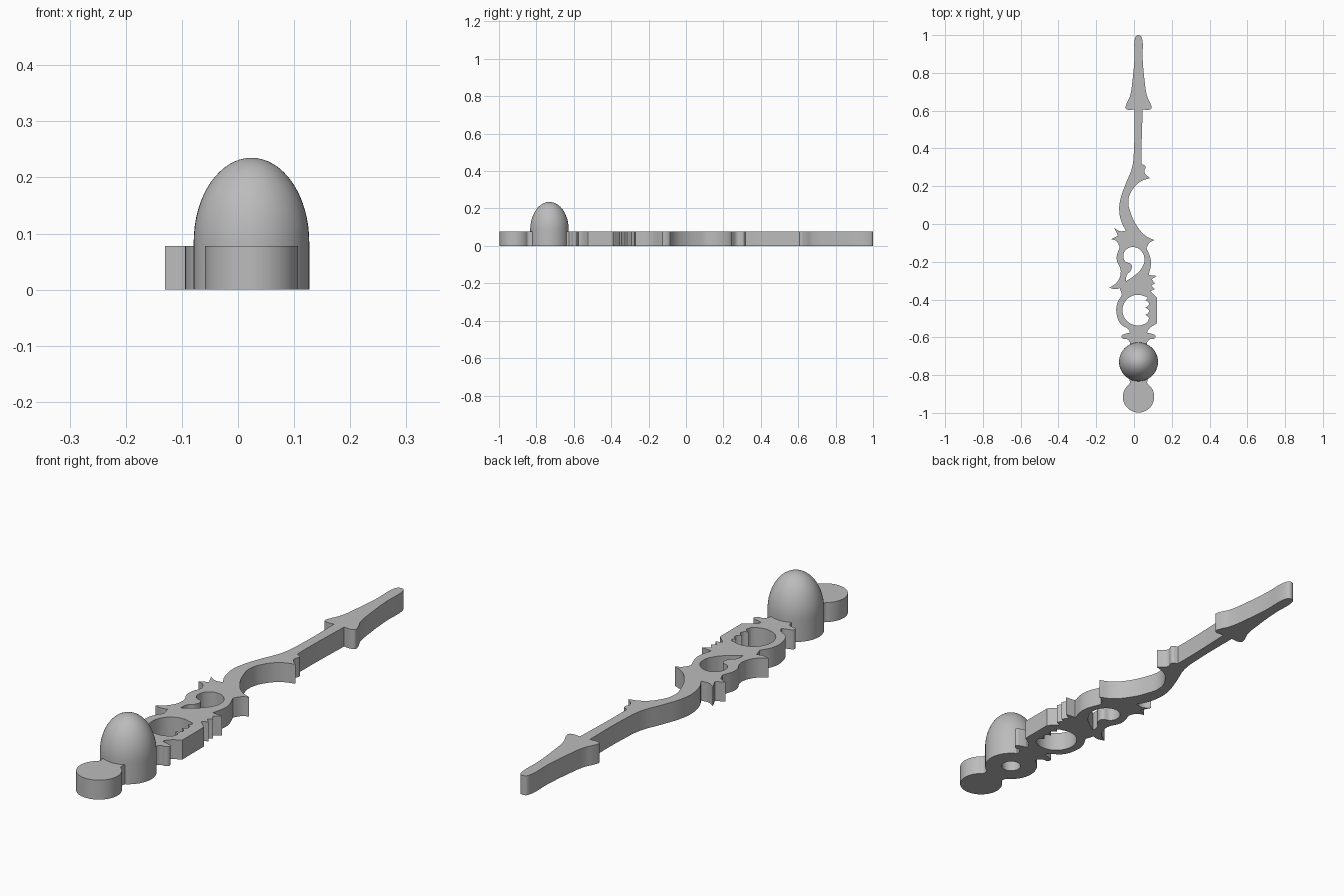
import bpy, bmesh, math

if "Cube" in bpy.data.objects:
    bpy.data.objects.remove(bpy.data.objects["Cube"])

AXIS = 0.024          # x of the long centre line
THICK = 0.078         # thickness of the flat hand
DOME_Y = -0.73
C = "corner"          # marks a sharp outline point

metal = bpy.data.materials.new("plain_grey")
metal.use_nodes = True
metal.diffuse_color = (0.5, 0.5, 0.5, 1)
metal.node_tree.nodes["Principled BSDF"].inputs["Base Color"].default_value = metal.diffuse_color


def finish(obj):
    """Weld, colour and shade one mesh part."""
    bm = bmesh.new()
    bm.from_mesh(obj.data)
    bmesh.ops.remove_doubles(bm, verts=bm.verts, dist=0.00005)
    bmesh.ops.recalc_face_normals(bm, faces=bm.faces)
    bm.to_mesh(obj.data)
    bm.free()
    obj.data.materials.clear()
    obj.data.materials.append(metal)
    bpy.ops.object.select_all(action="DESELECT")
    obj.select_set(True)
    bpy.context.view_layer.objects.active = obj
    bpy.ops.object.shade_smooth_by_angle(angle=math.radians(32))


def flat_part(name, outlines):
    """Extrude closed outlines (thousandths); inner ones become holes."""
    curve = bpy.data.curves.new(name, "CURVE")
    curve.dimensions = "2D"
    curve.fill_mode = "BOTH"
    curve.extrude = THICK / 2
    curve.resolution_u = 6
    for outline in outlines:
        spline = curve.splines.new("BEZIER")
        spline.bezier_points.add(len(outline) - 1)
        spline.use_cyclic_u = True
        for knot, point in zip(spline.bezier_points, outline):
            knot.co = (point[0] / 1000, point[1] / 1000, 0)
            kind = "VECTOR" if C in point else "AUTO"
            knot.handle_left_type = knot.handle_right_type = kind
    obj = bpy.data.objects.new(name, curve)
    bpy.context.collection.objects.link(obj)
    obj.location.z = THICK / 2
    bpy.ops.object.select_all(action="DESELECT")
    obj.select_set(True)
    bpy.context.view_layer.objects.active = obj
    bpy.ops.object.convert(target="MESH")
    finish(bpy.context.view_layer.objects.active)


def side(half, sign):
    """Place a half outline, given as distance from the axis, on one side."""
    return [(AXIS * 1000 + sign * p[0], *p[1:]) for p in half]


def arc(cx, cy, radius, start, end, steps):
    angles = [math.radians(start + (end - start) * i / steps) for i in range(steps + 1)]
    return [(cx + radius * math.cos(a), cy + radius * math.sin(a)) for a in angles]


# Symmetric spear tip and collar, as half outlines from top to bottom
spear = [(9, 998), (18, 985), (22, 870), (32, 760), (46, 675), (64, 635),
         (68, 612), (60, 606), (22, 606, C)]
collar = [(50, -562), (46, -576, C), (72, -582), (90, -592), (84, -606),
          (60, -610), (46, -626, C), (46, -670, C)]

# Left and right scrollwork, from top to bottom
left_scrolls = [(0, 400), (-10, 300), (-45, 210), (-72, 130), (-78, 70), (-62, 0),
                (-42, -35, C), (-75, -38), (-105, -20, C), (-85, -62, C),
                (-120, -80, C), (-92, -92), (-76, -122, C), (-92, -185),
                (-70, -250), (-88, -305), (-130, -338, C), (-100, -345),
                (-75, -340, C), (-64, -375, C), (-90, -425), (-92, -475),
                (-70, -530)]
right_scrolls = [(40, 400), (40, 318, C), (60, 306), (55, 275), (85, 243, C),
                 (35, 225), (-8, 182), (-30, 120), (-18, 60), (22, -20),
                 (65, -65), (108, -85, C), (84, -98), (66, -125, C), (90, -200),
                 (78, -270, C), (122, -275, C), (94, -292, C), (110, -315, C),
                 (92, -325, C), (110, -345, C), (86, -356, C), (122, -390, C),
                 (122, -525, C)]

# Pierced openings: a comma above and a ring with a scalloped edge below
comma = [(-5, -122), (38, -143), (55, -190), (36, -240), (0, -275), (-42, -303, C),
         (-38, -270), (-16, -245), (-14, -215), (-46, -198), (-56, -165), (-38, -133)]
ring = arc(20, -456, 81, 50, 310, 14)
scallops = []
for y in (-495, -456, -417):
    scallops += [(76, y - 15), (78, y), (60, y + 14, C)]
ring += scallops

left_edge = side(spear, -1) + left_scrolls + side(collar, -1)
right_edge = side(spear, 1) + right_scrolls + side(collar, 1)
flat_part("clock_hand", [left_edge + right_edge[::-1], comma, ring])

# Counterweight disc with its short neck
tail = arc(AXIS * 1000, -915, 83, 127, 413, 32)
neck = [(46, -840), (50, -815), (46, -790, C)]
flat_part("tail_disc", [tail + side(neck, 1) + side(neck[::-1], -1)])

# Domed hub, turned from a profile, with a blind hole underneath
hole = 0.037
profile = [(0, 0.12), (hole, 0.12), (hole, 0), (0.103, 0)]
for i in range(17):
    t = math.pi / 2 * i / 16
    profile.append((0.103 * math.cos(t), 0.085 + 0.15 * math.sin(t)))
bm = bmesh.new()
verts = [bm.verts.new((r, 0, z)) for r, z in profile]
edges = [bm.edges.new(pair) for pair in zip(verts, verts[1:])]
bmesh.ops.spin(bm, geom=verts + edges, cent=(0, 0, 0), axis=(0, 0, 1),
               angle=math.tau, steps=48)
mesh = bpy.data.meshes.new("domed_hub")
bm.to_mesh(mesh)
bm.free()
hub = bpy.data.objects.new("domed_hub", mesh)
hub.location = (AXIS, DOME_Y, 0)
bpy.context.collection.objects.link(hub)
finish(hub)
